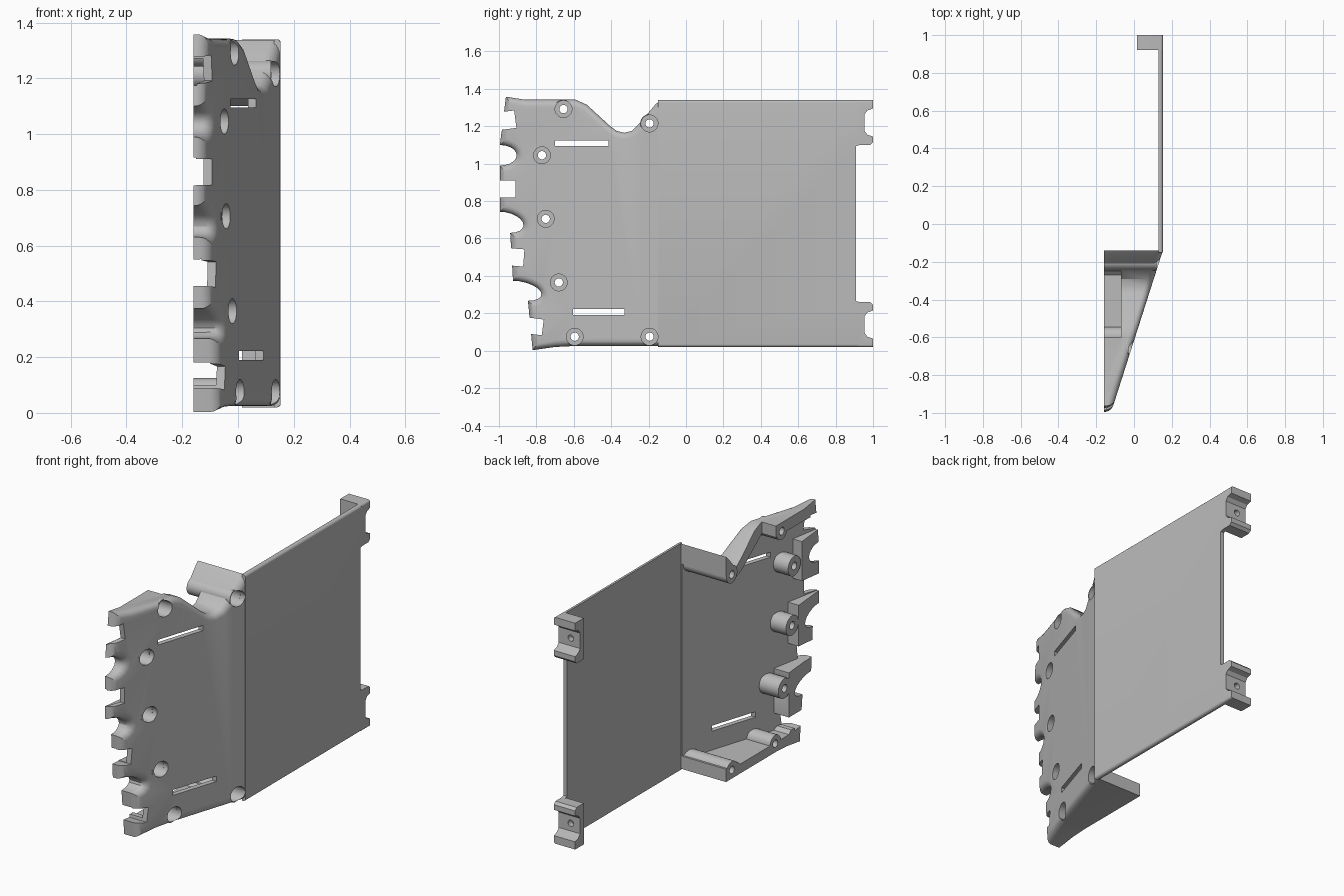
import bpy, bmesh, math
from mathutils import Matrix, Vector

if "Cube" in bpy.data.objects:
    bpy.data.objects.remove(bpy.data.objects["Cube"])

grey = bpy.data.materials.new("plain grey")
grey.use_nodes = True
grey.diffuse_color = (0.5, 0.5, 0.5, 1)
grey.node_tree.nodes["Principled BSDF"].inputs["Base Color"].default_value = (0.5, 0.5, 0.5, 1)

BACK, OUT = -0.16, 0.153     # inner limit and outer skin in x
SEAM = -0.14                 # where the angled shell meets the flat plate


def skin(y):
    """Outer surface of the angled shell."""
    return OUT + 0.32 * (y - SEAM)


def finish(name, bm):
    bmesh.ops.recalc_face_normals(bm, faces=bm.faces)
    me = bpy.data.meshes.new(name)
    bm.to_mesh(me)
    bm.free()
    me.materials.append(grey)
    ob = bpy.data.objects.new(name, me)
    bpy.context.scene.collection.objects.link(ob)
    return ob


def prism(name, pts, low, high, rim=None, bevel=0.0):
    """Extrude a (y, z) outline in x between two surfaces; round chosen outer edges."""
    bm = bmesh.new()
    a = [bm.verts.new((low(y), y, z)) for y, z in pts]
    b = [bm.verts.new((high(y), y, z)) for y, z in pts]
    n = len(pts)
    bm.faces.new(a)
    bm.faces.new(b[::-1])
    for i in range(n):
        j = (i + 1) % n
        bm.faces.new((a[i], a[j], b[j], b[i]))
    if rim:
        outer = set(b)
        edges = [e for e in bm.edges
                 if set(e.verts) <= outer and rim(e.verts[0].co, e.verts[1].co)]
        bmesh.ops.recalc_face_normals(bm, faces=bm.faces)
        bmesh.ops.bevel(bm, geom=edges, offset=bevel, segments=5, profile=0.5,
                        affect='EDGES', clamp_overlap=False)
    return finish(name, bm)


def box(name, lo, hi, tilt=0.0):
    bm = bmesh.new()
    lo, hi = Vector(lo), Vector(hi)
    m = (Matrix.Translation((lo + hi) / 2) @ Matrix.Rotation(tilt, 4, 'X')
         @ Matrix.Diagonal((*(hi - lo), 1)))
    bmesh.ops.create_cube(bm, size=1, matrix=m)
    return finish(name, bm)


def rod(name, r, start, end):
    """Cylinder between two points."""
    bm = bmesh.new()
    a, b = Vector(start), Vector(end)
    m = Matrix.Translation((a + b) / 2) @ (b - a).to_track_quat('Z', 'Y').to_matrix().to_4x4()
    bmesh.ops.create_cone(bm, cap_ends=True, segments=32, radius1=r, radius2=r,
                          depth=(b - a).length, matrix=m)
    return finish(name, bm)


def cut(ob, cutters):
    bpy.context.view_layer.objects.active = ob
    for c in cutters:
        c.hide_render = True
        mod = ob.modifiers.new("cut", 'BOOLEAN')
        mod.operation, mod.solver, mod.object = 'DIFFERENCE', 'EXACT', c
        bpy.ops.object.modifier_apply(modifier=mod.name)


def scallop(a, b, depth, n=10):
    """Half-ellipse bite between two edge points."""
    out = []
    for i in range(n + 1):
        t = math.pi * i / n
        k = (1 - math.cos(t)) / 2
        out.append((a[0] + (b[0] - a[0]) * k + depth * math.sin(t), a[1] + (b[1] - a[1]) * k))
    return out


# Angled front shell: solid outline with a rounded outer rim
outline = [(SEAM, 0.025), (-0.6, 0.025), (-0.7, 0.02), (-0.82, 0.003)]
outline += scallop((-0.845, 0.267), (-0.925, 0.374), 0.105)
outline += scallop((-0.94, 0.63), (-0.995, 0.743), 0.095)
outline += scallop((-0.995, 0.99), (-0.995, 1.10), 0.09)
outline += [(-0.963, 1.358), (-0.86, 1.342), (-0.59, 1.342), (-0.53, 1.315), (-0.41, 1.205),
            (-0.37, 1.175), (-0.33, 1.165), (-0.29, 1.175), (-0.25, 1.215), (-0.165, 1.315),
            (SEAM, 1.338)]
shell = prism("angled_shell", outline, lambda y: BACK, skin,
              lambda p, q: min(p.y, q.y) < SEAM - 0.01, 0.035)

# Hollow inside, leaving the side walls and the blocks behind the scallops
hollow = [(0.0, 0.1), (-0.25, 0.1), (-0.27, 0.08), (-0.72, 0.08), (-0.74, 0.1), (-0.85, 0.1),
          (-0.85, 0.18), (-0.72, 0.18), (-0.72, 0.44), (-0.95, 0.46), (-0.95, 0.55),
          (-0.81, 0.56), (-0.81, 0.8), (-1.05, 0.82), (-1.05, 0.91), (-0.84, 0.93),
          (-0.84, 1.16), (-1.05, 1.18), (-1.05, 1.265), (-0.85, 1.275), (-0.6, 1.275),
          (-0.41, 1.13), (-0.33, 1.1), (-0.27, 1.12), (-0.24, 1.22), (0.0, 1.22)]
tools = [prism("hollow_cutter", hollow, lambda y: -0.4, lambda y: skin(y) - 0.03)]

# Square gaps between teeth: inner y, low z, high z, tilt
for y, z0, z1, tilt in ((-0.765, 0.095, 0.18, 0.13), (-0.867, 0.458, 0.55, 0.08),
                        (-0.912, 0.818, 0.91, 0.0), (-0.912, 1.178, 1.272, -0.13)):
    tools.append(box("gap_cutter", (-0.5, y - 0.2, z0), (0.5, y, z1), -tilt))

# Strap slots and the recess in the upper wall
tools.append(box("slot_cutter", (-0.15, -0.7, 1.095), (0.3, -0.415, 1.125)))
tools.append(box("slot_cutter", (-0.15, -0.605, 0.19), (0.3, -0.33, 0.222)))
tools.append(box("recess_cutter", (-0.5, -0.6, 1.0), (-0.07, -0.24, 1.5)))
cut(shell, tools)

# Screw bosses with deep counterbores
for y, z in ((-0.655, 1.292), (-0.195, 1.215), (-0.77, 1.045), (-0.75, 0.705),
             (-0.68, 0.365), (-0.595, 0.075), (-0.195, 0.075)):
    r = 0.05 if z < 0.1 or z > 1.2 else 0.058
    boss = rod("screw_boss", r, (BACK, y, z), (skin(y) - 0.017, y, z))
    holes = [rod("bore_cutter", 0.045, (-0.125, y, z), (0.4, y, z)),
             rod("hole_cutter", 0.022, (-0.4, y, z), (0.4, y, z))]
    cut(boss, holes)
    cut(shell, holes)
    tools += holes

# Flat rear plate with rounded long edges
LOW, TOP = 0.02, 1.34
rear = [(SEAM - 0.01, LOW), (0.93, LOW), (0.93, 0.26), (0.91, 0.265), (0.91, 1.095),
        (0.93, 1.1), (0.93, TOP), (SEAM - 0.01, TOP)]
prism("rear_plate", rear, lambda y: 0.13, lambda y: OUT,
      lambda p, q: abs(p.z - q.z) < 0.001, 0.015)

# Rear mounting tabs, mirrored top and bottom
tab = [(0.92, 1.34), (1, 1.34), (1, 1.295), (0.97, 1.285), (0.955, 1.265), (0.955, 1.175),
       (0.97, 1.155), (1, 1.145), (1, 1.115), (0.985, 1.1), (0.92, 1.1)]
for name, pts, z in (("upper_tab", tab, 1.22),
                     ("lower_tab", [(y, LOW + TOP - z) for y, z in tab], 0.14)):
    ob = prism(name, pts, lambda y: 0.015, lambda y: OUT,
               lambda p, q: abs(p.z - q.z) < 0.001 and not 0.1 < p.z < 1.25, 0.012)
    hole = rod("tab_hole_cutter", 0.018, (0.075, 0.8, z), (0.075, 1.1, z))
    cut(ob, [hole])
    tools.append(hole)

for t in tools:
    bpy.data.objects.remove(t)

# Smooth curves, crisp corners
bpy.ops.object.select_all(action='DESELECT')
for ob in bpy.context.scene.objects:
    if ob.type == 'MESH':
        ob.select_set(True)
        bpy.context.view_layer.objects.active = ob
bpy.ops.object.shade_smooth_by_angle(angle=math.radians(30))
